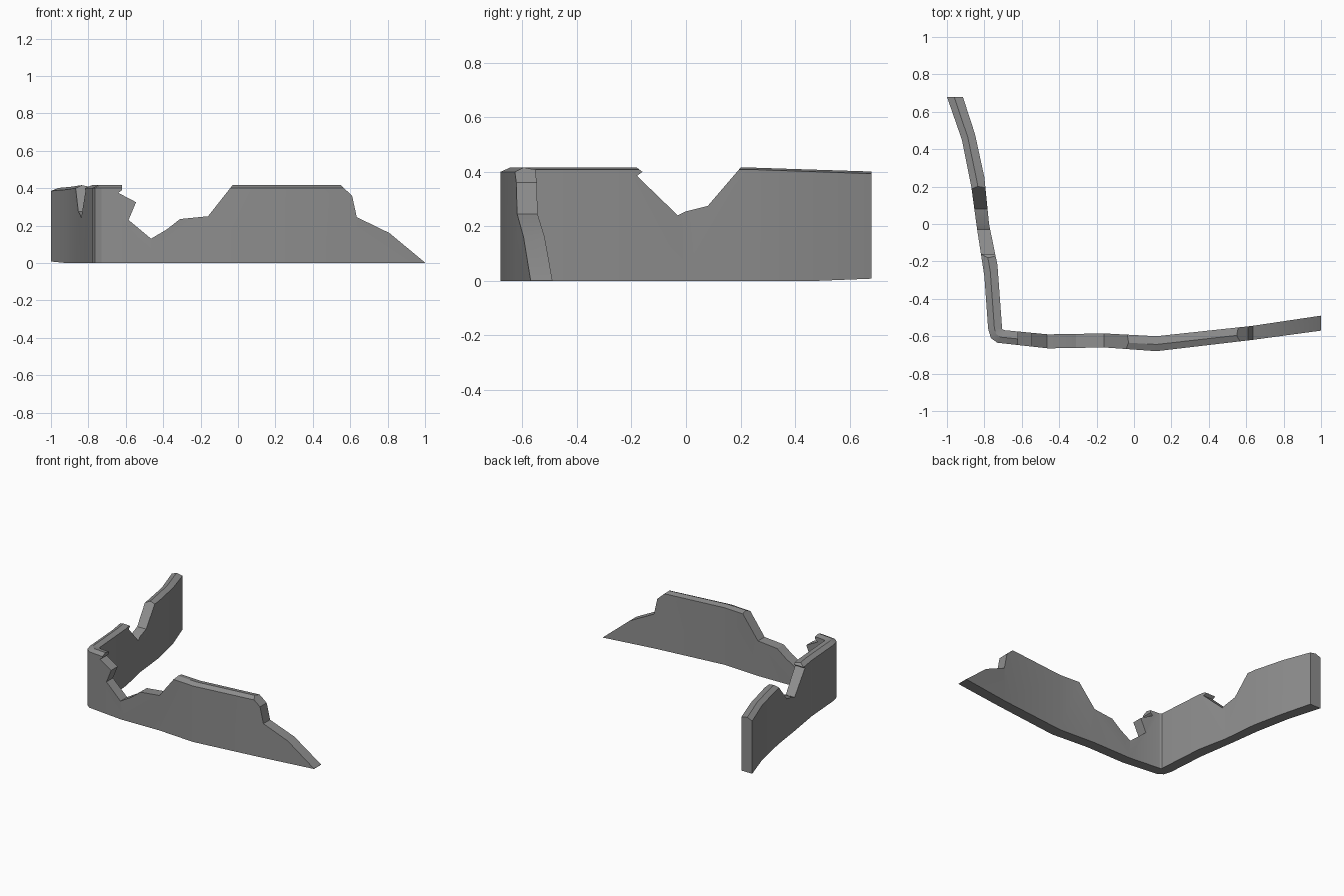
import bpy, bmesh

if "Cube" in bpy.data.objects:
    bpy.data.objects.remove(bpy.data.objects["Cube"])

stone = bpy.data.materials.new("grey stone")
stone.use_nodes = True
grey = (0.27, 0.27, 0.27, 1)
stone.diffuse_color = grey
stone.node_tree.nodes["Principled BSDF"].inputs["Base Color"].default_value = grey


def make_object(name, bm):
    bmesh.ops.recalc_face_normals(bm, faces=bm.faces)
    mesh = bpy.data.meshes.new(name)
    bm.to_mesh(mesh)
    bm.free()
    mesh.materials.append(stone)
    obj = bpy.data.objects.new(name, mesh)
    bpy.context.collection.objects.link(obj)
    return obj


def prism(name, profile, place, near, far):
    """Extrude a closed profile between two depths."""
    bm = bmesh.new()
    a, b = [[bm.verts.new(place(u, z, d)) for u, z in profile] for d in (near, far)]
    bm.faces.new(a)
    bm.faces.new(b)
    for i in range(len(a)):
        j = (i + 1) % len(a)
        bm.faces.new((a[i], a[j], b[j], b[i]))
    return make_object(name, bm)


# Plan of the bent wall, from the back end round the corner to the right end
outer = [(-1, .68), (-.92, .45), (-.87, .2), (-.84, -.02), (-.8, -.28),
         (-.78, -.56), (-.765, -.61), (-.73, -.635), (-.46, -.665),
         (-.16, -.66), (.12, -.68), (.63, -.62), (1, -.57)]
inner = [(-.915, .68), (-.85, .48), (-.8, .25), (-.775, 0), (-.73, -.22),
         (-.705, -.56), (-.7, -.565), (-.69, -.568), (-.46, -.59),
         (-.16, -.585), (.12, -.6), (.63, -.545), (1, -.49)]

# Wall body with a low ridge along its top
bm = bmesh.new()
rings = []
for i, (o, n) in enumerate(zip(outer, inner)):
    drop = (.015, .008)[i] if i < 2 else 0
    base = .008 if i == 0 else 0
    ridge = [o[k] * .55 + n[k] * .45 for k in (0, 1)]
    section = [(*o, base), (*o, .4 - drop), (*ridge, .416 - drop),
               (*n, .408 - drop), (*n, base)]
    rings.append([bm.verts.new(p) for p in section])
for a, b in zip(rings, rings[1:]):
    for i in range(5):
        j = (i + 1) % 5
        bm.faces.new((a[i], a[j], b[j], b[i]))
bm.faces.new(rings[0])
bm.faces.new(rings[-1])
wall = make_object("broken_wall", bm)

# Broken outlines of the two runs
front_gap = [(-.62, .6), (-.62, .39), (-.64, .375), (-.545, .325), (-.585, .23),
             (-.465, .13), (-.38, .18), (-.31, .235), (-.16, .25), (-.03, .415), (-.03, .6)]
right_break = [(.55, .6), (.55, .415), (.61, .36), (.635, .245), (.81, .16),
               (1, .002), (1.1, -.08), (1.1, .6)]
side_gap = [(-.18, .6), (-.18, .415), (-.16, .4), (-.18, .385), (-.03, .24),
            (0, .255), (.08, .275), (.2, .415), (.2, .6)]


def along_front(u, z, d):
    return (u, d, z)


def along_side(u, z, d):
    return (d, u, z)


cutters = [prism("front_gap_cutter", front_gap, along_front, -.9, -.3),
           prism("right_break_cutter", right_break, along_front, -.9, -.3),
           prism("side_gap_cutter", side_gap, along_side, -1.2, -.6)]
for cutter in cutters:
    cut = wall.modifiers.new(cutter.name, 'BOOLEAN')
    cut.operation = 'DIFFERENCE'
    cut.solver = 'EXACT'
    cut.object = cutter

# Apply the cuts and remove the cutters
bpy.context.view_layer.update()
graph = bpy.context.evaluated_depsgraph_get()
cut_mesh = bpy.data.meshes.new_from_object(wall.evaluated_get(graph))
wall.modifiers.clear()
wall.data = cut_mesh
for cutter in cutters:
    bpy.data.objects.remove(cutter)

# Soften the gentle bends, keep the broken edges crisp
bpy.ops.object.select_all(action='DESELECT')
wall.select_set(True)
bpy.context.view_layer.objects.active = wall
bpy.ops.object.shade_smooth_by_angle(angle=.5)
